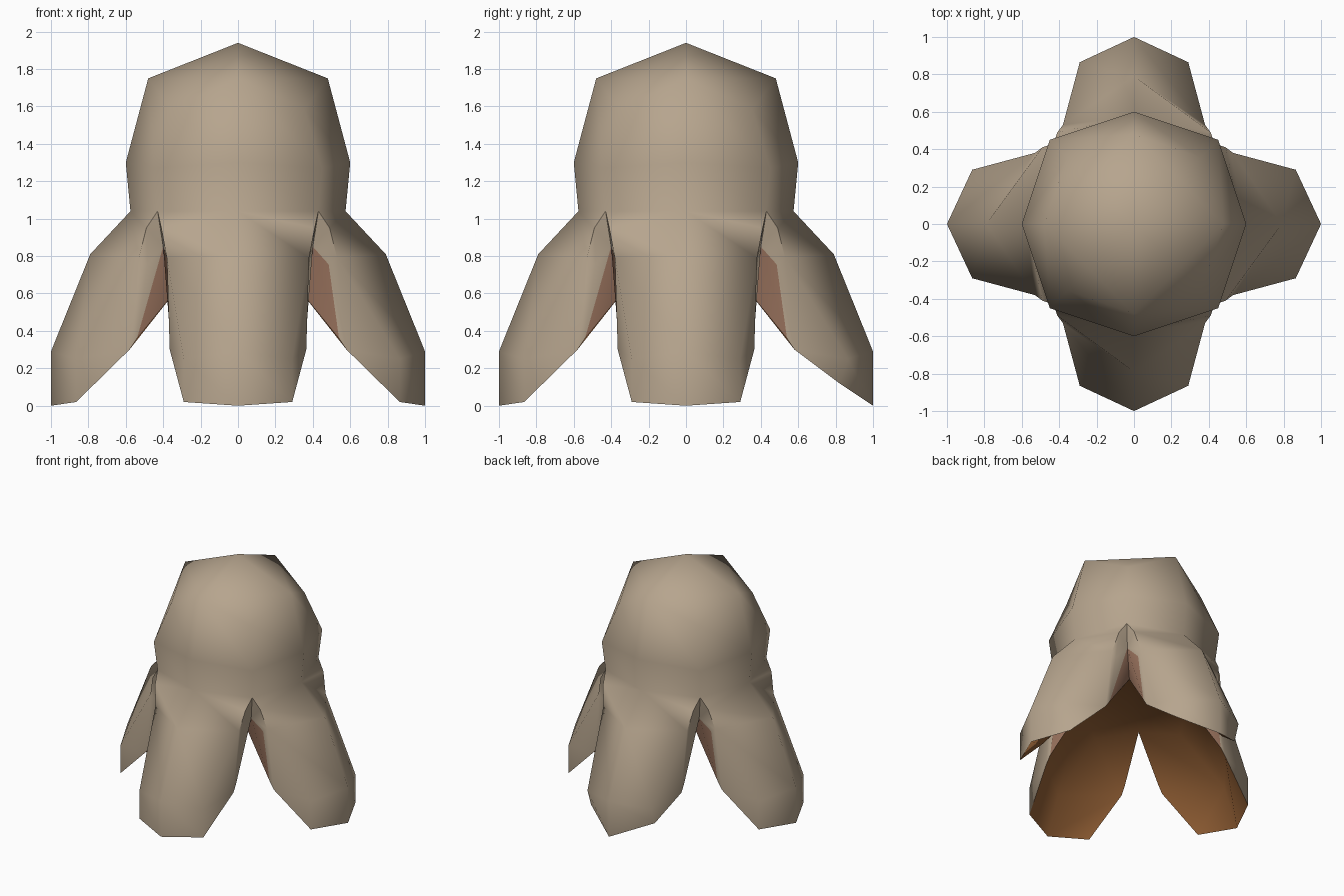
import bpy, bmesh, math
from mathutils import Matrix, Vector

cube = bpy.data.objects.get("Cube")
if cube:
    bpy.data.objects.remove(cube, do_unlink=True)


def material(name, rgb):
    mat = bpy.data.materials.new(name)
    mat.use_nodes = True
    mat.diffuse_color = (*rgb, 1)
    mat.node_tree.nodes["Principled BSDF"].inputs["Base Color"].default_value = (*rgb, 1)
    return mat


# Key points of one half petal with its share of the dome and the ceiling
points = {
    "apex": (0, 0, 1.94), "dome_mid": (0.24, 0.24, 1.75),
    "crown": (0.48, 0, 1.75), "crown_diag": (0.355, 0.355, 1.585),
    "belly": (0.6, 0, 1.3), "belly_diag": (0.45, 0.45, 1.27),
    "waist": (0.575, 0, 1.04), "waist_diag": (0.43, 0.43, 1.04),
    "ridge": (0.49, 0.41, 0.95),
    "knee": (0.79, 0, 0.81), "knee_side": (0.53, 0.38, 0.79),
    "shin": (1, 0, 0.29), "shin_side": (0.865, 0.29, 0.25),
    "tip": (1, 0, 0), "tip_side": (0.865, 0.29, 0.02),
    "hem": (0.58, 0.365, 0.3), "hem_inner": (0.54, 0.362, 0.36),
    "fold_side": (0.485, 0.367, 0.755),
    "fold_top": (0.4, 0.4, 0.85), "fold_low": (0.28, 0.28, 0.68),
    "ceiling": (0, 0, 0.64), "ceiling_edge": (0.45, 0, 0.6),
    "inner_shin": (0.88, 0, 0.3),
}
SKIN, FOLD, LINING = 0, 1, 2
panels = [
    # Dome
    ("apex crown dome_mid", SKIN),
    ("crown crown_diag dome_mid", SKIN),
    ("crown belly belly_diag crown_diag", SKIN),
    ("belly waist waist_diag belly_diag", SKIN),
    # Outside of the petal
    ("waist ridge waist_diag", SKIN),
    ("waist knee knee_side ridge", SKIN),
    ("knee shin shin_side knee_side", SKIN),
    ("shin tip tip_side shin_side", SKIN),
    ("knee_side shin_side hem", SKIN),
    ("shin_side tip_side hem", SKIN),
    # Side wall of the petal
    ("waist_diag ridge fold_top", SKIN),
    ("ridge knee_side fold_side fold_top", SKIN),
    ("knee_side hem hem_inner fold_side", SKIN),
    ("hem_inner fold_low fold_top", FOLD),
    # Lining
    ("fold_low ceiling_edge ceiling", LINING),
    ("ceiling_edge fold_low hem_inner hem inner_shin", LINING),
    ("inner_shin hem tip_side tip", LINING),
]

# Mirror the half petal and repeat it four times around the axis
bm = bmesh.new()
for turn in range(4):
    spin = Matrix.Rotation(turn * math.pi / 2, 3, "Z")
    for side in (1, -1):
        verts = {}
        for key, (x, y, z) in points.items():
            co = spin @ Vector((x, y * side, z))
            # The back petal ends in a sharper point
            if turn == 1 and key == "tip_side":
                co.y, co.z = 0.82, 0.12
            verts[key] = bm.verts.new(co)
        # The fold colour reaches further out on one side of each petal
        fold_edge = ("fold_side hem_inner fold_top", SKIN if side > 0 else FOLD)
        for names, slot in panels + [fold_edge]:
            loop = [verts[n] for n in names.split()]
            face = bm.faces.new(loop if side > 0 else loop[::-1])
            face.material_index = slot
bmesh.ops.remove_doubles(bm, verts=bm.verts, dist=0.0005)

mesh = bpy.data.meshes.new("petal_hood")
bm.to_mesh(mesh)
bm.free()
hood = bpy.data.objects.new("petal_hood", mesh)
bpy.context.collection.objects.link(hood)
mesh.materials.append(material("beige_skin", (0.47, 0.375, 0.27)))
mesh.materials.append(material("dusty_pink_fold", (0.32, 0.17, 0.11)))
mesh.materials.append(material("orange_brown_lining", (0.29, 0.115, 0.035)))

# Smooth skin with crisp petal edges
bpy.context.view_layer.objects.active = hood
hood.select_set(True)
bpy.ops.object.shade_smooth_by_angle(angle=math.radians(65))
